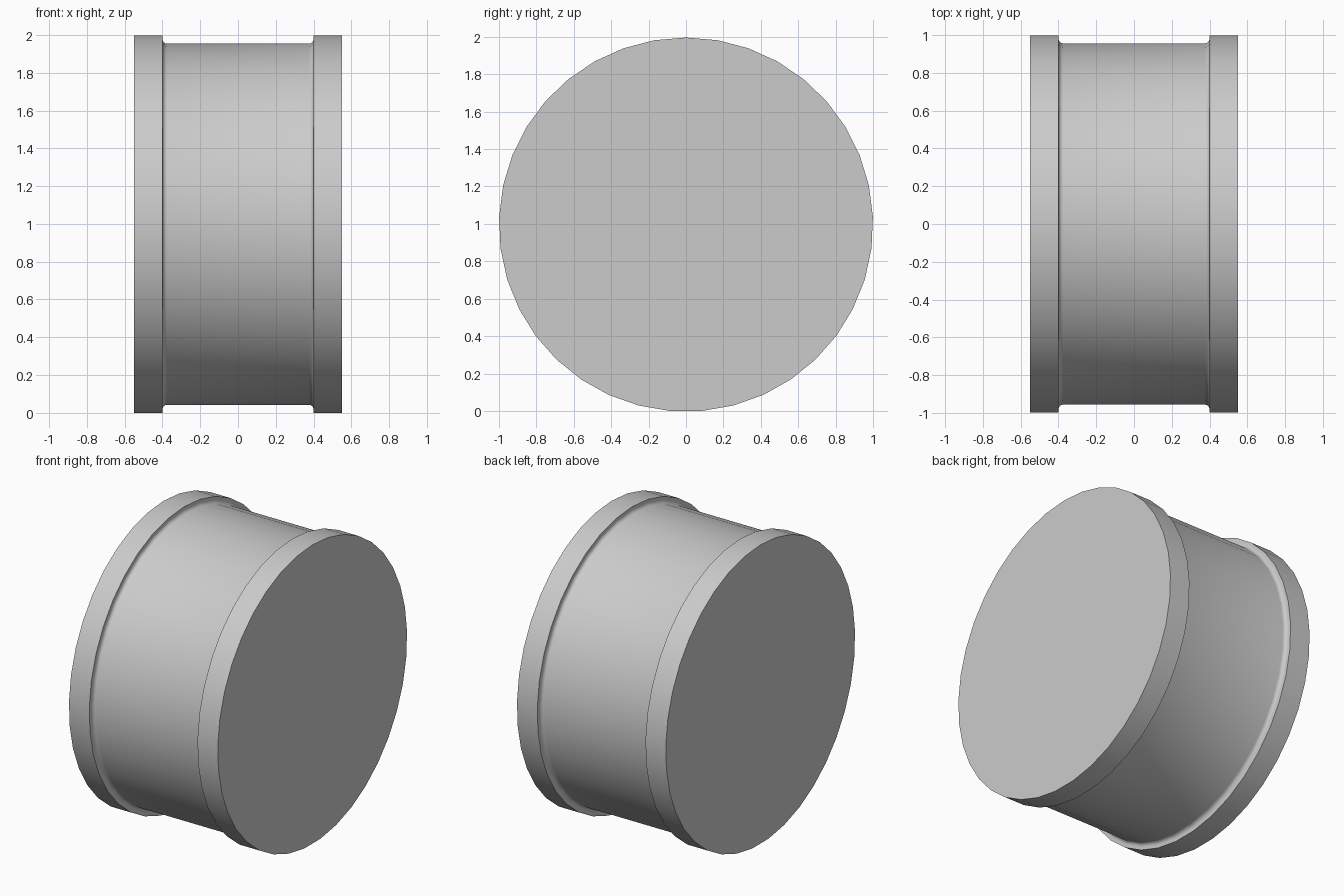
import bpy, bmesh, math

cube = bpy.data.objects.get("Cube")
if cube:
    bpy.data.objects.remove(cube, do_unlink=True)

SIDES, BORE_SIDES = 37, 15
HALF_WIDTH, FLANGE_X = 0.55, 0.40
RIM, DRUM, BORE, FILLET = 1.0, 0.957, 0.12, 0.025
CENTRE_Z = RIM * math.cos(math.pi / SIDES)

grey = bpy.data.materials.new("plain_grey")
grey.use_nodes = True
colour = (0.6, 0.6, 0.6, 1)
grey.diffuse_color = colour
grey.node_tree.nodes["Principled BSDF"].inputs["Base Color"].default_value = colour


def ring(bm, x, radius, sides):
    """Ring around the x axis with one vertex at the top."""
    angles = [2 * math.pi * i / sides for i in range(sides)]
    return [bm.verts.new((x, radius * math.sin(a), CENTRE_Z + radius * math.cos(a)))
            for a in angles]


def bridge(bm, a, b):
    for i in range(len(a)):
        j = (i + 1) % len(a)
        bm.faces.new((a[i], a[j], b[j], b[i]))


def edges_of(bm, loop):
    return [bm.edges.get((loop[i - 1], loop[i])) for i in range(len(loop))]


# Half profile: rounded corner where the drum meets the flange, then the rim
half = []
for i in range(5):
    a = math.pi / 2 * i / 4
    half.append((FLANGE_X - FILLET + FILLET * math.sin(a),
                 DRUM + FILLET * (1 - math.cos(a))))
half += [(FLANGE_X, RIM), (HALF_WIDTH, RIM)]
profile = [(-x, r) for x, r in reversed(half)] + half

# Spool: outer skin, bore wall and the two flat end faces
bm = bmesh.new()
outer = [ring(bm, x, r, SIDES) for x, r in profile]
bore = [ring(bm, x, BORE, BORE_SIDES) for x in (-HALF_WIDTH, HALF_WIDTH)]
for a, b in zip(outer, outer[1:]):
    bridge(bm, a, b)
bridge(bm, *bore)
for rim, hole in ((outer[0], bore[0]), (outer[-1], bore[1])):
    bmesh.ops.bridge_loops(bm, edges=edges_of(bm, rim) + edges_of(bm, hole))
bmesh.ops.recalc_face_normals(bm, faces=bm.faces)

mesh = bpy.data.meshes.new("spool_wheel")
bm.to_mesh(mesh)
bm.free()
mesh.materials.append(grey)
spool = bpy.data.objects.new("spool_wheel", mesh)
bpy.context.collection.objects.link(spool)

# Smooth round walls, sharp rims
bpy.ops.object.select_all(action='DESELECT')
spool.select_set(True)
bpy.context.view_layer.objects.active = spool
bpy.ops.object.shade_smooth_by_angle(angle=math.radians(35))
